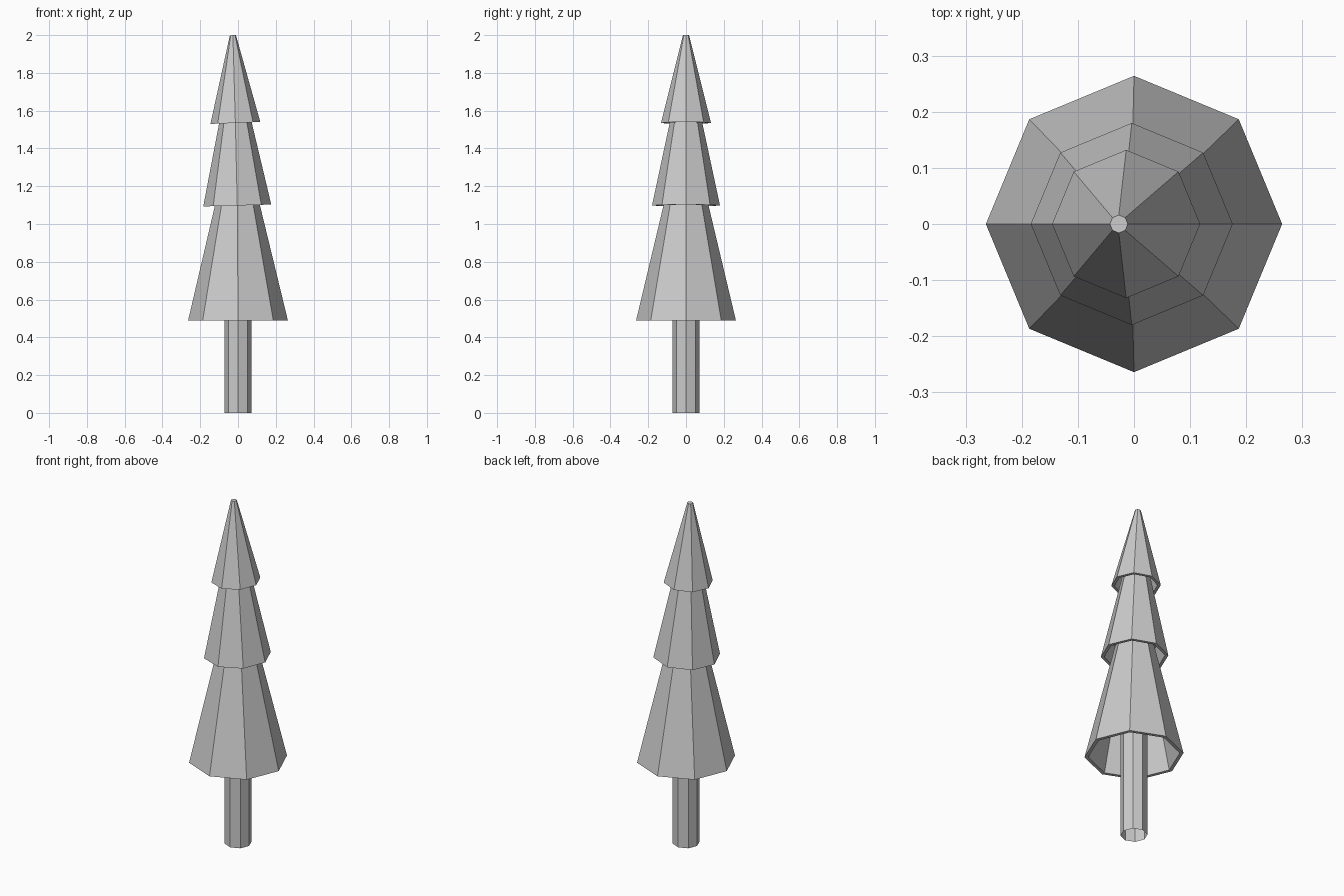
import bpy, bmesh
from math import cos, sin, pi

if "Cube" in bpy.data.objects:
    bpy.data.objects.remove(bpy.data.objects["Cube"])

SIDES = 8


def loft(name, rings, cap_end=False):
    """Skin octagonal rings given as (radius, z, centre x, tilt)."""
    bm = bmesh.new()
    loops = []
    for r, z, cx, tilt in rings:
        loop = []
        for i in range(SIDES):
            dx, dy = r * cos(2 * pi * i / SIDES), r * sin(2 * pi * i / SIDES)
            loop.append(bm.verts.new((cx + dx, dy, z + tilt * dx)))
        loops.append(loop)
    for a, b in zip(loops, loops[1:]):
        for i in range(SIDES):
            j = (i + 1) % SIDES
            bm.faces.new((a[i], a[j], b[j], b[i]))
    if cap_end:
        bm.faces.new(loops[-1])
    mesh = bpy.data.meshes.new(name)
    bm.to_mesh(mesh)
    bm.free()
    obj = bpy.data.objects.new(name, mesh)
    bpy.context.collection.objects.link(obj)
    return obj


# Trunk: open tube running up into the foliage
loft("trunk", [(0.072, 0, 0, 0), (0.072, 1.15, 0, 0)][::-1][::-1])

# Foliage: three hollow overhanging skirts, leaning slightly towards -x
loft("foliage", [
    # lower skirt: inside, rim, outside
    (0.072, 1.15, -0.003, 0.0),
    (0.088, 1.15, -0.003, 0.0),
    (0.244, 0.49, 0.0, 0.0),
    (0.264, 0.49, 0.0, 0.0),
    (0.095, 1.20, -0.004, 0.028),
    # middle skirt
    (0.138, 1.20, -0.006, 0.028),
    (0.162, 1.098, -0.004, 0.028),
    (0.180, 1.098, -0.004, 0.028),
    (0.066, 1.63, -0.016, 0.04),
    # upper skirt
    (0.091, 1.63, -0.016, 0.04),
    (0.115, 1.535, -0.014, 0.04),
    (0.132, 1.535, -0.014, 0.04),
    (0.016, 1.9995, -0.027, 0.03),
], cap_end=True)
